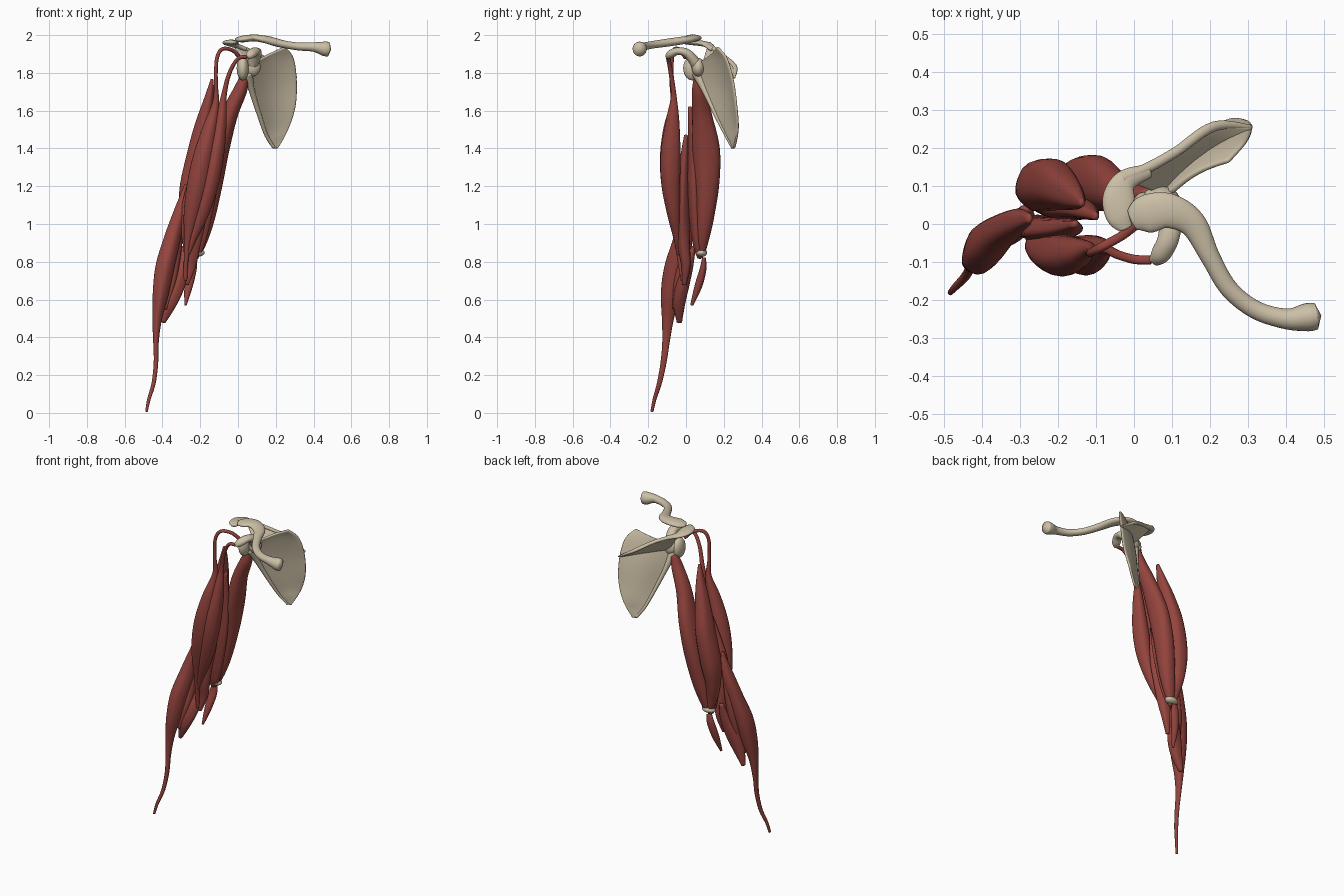
import bpy, math
from mathutils import Vector as V


def material(name, rgb):
    m = bpy.data.materials.new(name)
    m.diffuse_color = (*rgb, 1)
    return m


MUSCLE = material("muscle red", (0.30, 0.058, 0.047))
BONE = material("bone ivory", (0.60, 0.52, 0.38))
X, Y, Z = V((1, 0, 0)), V((0, 1, 0)), V((0, 0, 1))


def spline(rows, t):
    """Catmull-Rom through rows of any width, t in 0..1."""
    n = len(rows) - 1
    i = min(int(t * n), n - 1)
    f = t * n - i
    p = [rows[max(0, min(n, i + k))] for k in (-1, 0, 1, 2)]
    return [0.5 * (2 * b + (c - a) * f + (2 * a - 5 * b + 4 * c - d) * f * f
                   + (3 * b - a - 3 * c + d) * f ** 3) for a, b, c, d in zip(*p)]


def make(name, verts, faces, mat, thick=0):
    me = bpy.data.meshes.new(name)
    me.from_pydata(verts, [], faces)
    me.materials.append(mat)
    for p in me.polygons:
        p.use_smooth = True
    ob = bpy.data.objects.new(name, me)
    bpy.context.collection.objects.link(ob)
    if thick:
        s = ob.modifiers.new("thickness", "SOLIDIFY")
        s.thickness, s.offset = thick, 0
        b = ob.modifiers.new("round", "SUBSURF")
        b.levels = b.render_levels = 1
    return ob


def tube(name, rows, mat=MUSCLE, ref=Y, fibre=0.0, sides=24):
    """Loft along rows of (x, y, z, radius across, radius along ref)."""
    steps = (len(rows) - 1) * 7
    samples = [spline(rows, i / steps) for i in range(steps + 1)]
    pts = [V(s[:3]) for s in samples]
    verts, faces = [], []
    for i, s in enumerate(samples):
        t = (pts[min(i + 1, steps)] - pts[max(i - 1, 0)]).normalized()
        side = (ref - t * ref.dot(t)).normalized()
        across = t.cross(side)
        ra, rb = max(s[3], 0.003), max(s[4], 0.003)
        for k in range(sides):
            a = math.tau * k / sides
            r = 1 + fibre * math.cos(5 * a + 3 * i / steps)
            verts.append(pts[i] + across * (ra * r * math.cos(a)) + side * (rb * r * math.sin(a)))
    for i in range(steps):
        for k in range(sides):
            j = (k + 1) % sides
            a, b = i * sides, (i + 1) * sides
            faces.append((a + k, a + j, b + j, b + k))
    # domed caps
    for base, i, nb in ((0, 0, 1), (steps * sides, steps, steps - 1)):
        r = min(max(samples[i][3], 0.003), max(samples[i][4], 0.003))
        c = len(verts)
        verts.append(pts[i] + (pts[i] - pts[nb]).normalized() * r * 0.4)
        for k in range(sides):
            f = (base + k, c, base + (k + 1) % sides)
            faces.append(f if i == 0 else f[::-1])
    return make(name, verts, faces, mat)


def sheet(name, fn, nu, nv, thick):
    verts = [fn(u / nu, v / nv) for v in range(nv + 1) for u in range(nu + 1)]
    w = nu + 1
    faces = [(v * w + u, v * w + u + 1, (v + 1) * w + u + 1, (v + 1) * w + u)
             for v in range(nv) for u in range(nu)]
    return make(name, verts, faces, BONE, thick)


def ball(name, loc, size):
    bpy.ops.mesh.primitive_uv_sphere_add(segments=24, ring_count=14, location=loc)
    ob = bpy.context.object
    ob.name, ob.scale = name, size
    ob.data.materials.append(BONE)
    bpy.ops.object.shade_smooth()


# --- shoulder blade: sheet between its lateral and medial borders ---
LATERAL = [(.10, .085, 1.865), (.055, .06, 1.80), (.075, .105, 1.70), (.115, .165, 1.57),
           (.15, .215, 1.47), (.19, .25, 1.40)]
MEDIAL = [(.25, .165, 1.94), (.295, .215, 1.88), (.312, .25, 1.76), (.305, .268, 1.62),
          (.265, .275, 1.50), (.21, .255, 1.40)]


def blade(u, t):
    a, b = V(spline(LATERAL, t)), V(spline(MEDIAL, t))
    return a.lerp(b, u) + V((-.5, .85, 0)) * (.025 * math.sin(math.pi * u) * math.sin(math.pi * min(t + .15, 1)))


sheet("scapula_blade", blade, 14, 26, .014)
tube("scapula_lateral_border", [(.05, .06, 1.80, .028, .03), (.075, .105, 1.70, .016, .018),
     (.115, .165, 1.57, .012, .014), (.15, .215, 1.47, .010, .012), (.19, .248, 1.405, .009, .01)], BONE)

# --- spine of the shoulder blade, rising from the blade to a thick crest ---
CREST = [(.31, .255, 1.775), (.21, .257, 1.835), (.11, .19, 1.895), (.03, .145, 1.93), (-.03, .12, 1.95)]


def ridge(u, v):
    root = blade(1 - u * .92, .38 - .2 * u)
    return root.lerp(V(spline(CREST, u)), v)


sheet("scapula_spine", ridge, 18, 4, .014)
tube("scapula_spine_crest", [(*p, r, r * .8) for p, r in zip(CREST, (.006, .013, .013, .014, .018))], BONE, Z)
tube("acromion", [(.04, .14, 1.925, .018, .012), (-.02, .115, 1.948, .03, .014), (-.04, .07, 1.958, .042, .015),
     (-.035, .02, 1.962, .038, .014), (-.022, -.012, 1.962, .018, .009)], BONE, Z)
tube("coracoid", [(.075, .06, 1.84, .03, .03), (.095, .01, 1.90, .024, .03), (.09, -.04, 1.915, .02, .028),
     (.07, -.08, 1.90, .022, .026), (.053, -.098, 1.885, .013, .016)], BONE, X)
ball("glenoid", (.025, .035, 1.825), (.032, .05, .065))
ball("scapula_neck", (.07, .065, 1.83), (.05, .035, .05))

# --- collarbone ---
tube("clavicle", [(-.005, .01, 1.975, .028, .012), (.03, .025, 1.98, .05, .018), (.09, .035, 1.985, .046, .018),
     (.155, .0, 1.975, .036, .02), (.20, -.085, 1.962, .026, .021), (.25, -.17, 1.95, .024, .02),
     (.32, -.226, 1.94, .024, .021), (.40, -.25, 1.937, .027, .025), (.455, -.246, 1.928, .037, .038),
     (.48, -.243, 1.925, .035, .038)], BONE, Z)

# --- elbow tip ---
ball("elbow_tip", (-.222, .082, .848), (.045, .03, .022))

# --- biceps with its two shoulder tendons ---
tube("biceps_long_head", [(.01, 0, 1.88, .01, .012), (-.03, -.03, 1.92, .01, .012), (-.085, -.06, 1.925, .01, .012),
     (-.113, -.075, 1.87, .01, .011), (-.117, -.075, 1.75, .01, .012), (-.118, -.066, 1.64, .018, .018),
     (-.15, -.078, 1.50, .04, .042), (-.185, -.083, 1.35, .054, .054), (-.215, -.078, 1.20, .056, .05),
     (-.245, -.06, 1.05, .042, .038), (-.265, -.045, .92, .02, .02), (-.275, -.03, .80, .012, .014),
     (-.28, -.015, .70, .012, .012)], fibre=.02)
tube("biceps_short_head", [(.045, -.095, 1.885, .01, .012), (0, -.093, 1.875, .01, .012),
     (-.045, -.08, 1.80, .011, .012), (-.075, -.065, 1.68, .015, .015), (-.09, -.07, 1.55, .03, .035),
     (-.115, -.08, 1.38, .043, .052), (-.145, -.08, 1.22, .045, .05), (-.19, -.065, 1.06, .038, .036),
     (-.24, -.045, .92, .02, .02), (-.265, -.035, .84, .01, .012)], fibre=.02)
tube("brachialis", [(-.155, 0, 1.47, .01, .01), (-.18, -.01, 1.32, .045, .025), (-.215, -.015, 1.15, .07, .034),
     (-.24, -.015, 1.0, .065, .036), (-.245, -.01, .88, .045, .032), (-.25, 0, .78, .028, .024),
     (-.27, -.01, .68, .01, .012)], fibre=.04)

# --- triceps, three heads ---
tube("triceps_long_head", [(.035, .07, 1.785, .022, .025), (.012, .07, 1.71, .036, .038),
     (-.045, .085, 1.58, .044, .052), (-.095, .108, 1.40, .05, .072), (-.135, .112, 1.22, .055, .066),
     (-.17, .10, 1.04, .05, .05), (-.195, .09, .93, .04, .035), (-.215, .085, .85, .025, .018)], fibre=.02)
tube("triceps_lateral_head", [(-.137, .055, 1.765, .008, .01), (-.155, .07, 1.66, .026, .032),
     (-.185, .09, 1.52, .045, .052), (-.217, .105, 1.36, .056, .068), (-.25, .10, 1.18, .06, .066),
     (-.262, .09, 1.04, .045, .05), (-.25, .085, .93, .034, .03), (-.235, .085, .85, .018, .015)], fibre=.03)
tube("triceps_medial_head", [(-.10, .02, 1.62, .008, .01), (-.14, .04, 1.42, .045, .028),
     (-.18, .045, 1.2, .07, .036), (-.21, .055, 1.0, .062, .034), (-.225, .065, .88, .045, .025),
     (-.23, .075, .82, .02, .014)], fibre=.03)

# --- forearm muscles ---
tube("anconeus", [(-.235, .095, .82, .02, .01), (-.245, .09, .76, .026, .018), (-.262, .065, .67, .022, .02),
     (-.278, .03, .57, .006, .008)])
tube("supinator", [(-.285, .04, .88, .014, .012), (-.295, .015, .78, .034, .024), (-.325, -.015, .68, .045, .034),
     (-.36, -.035, .58, .036, .032), (-.395, -.035, .48, .012, .014)], fibre=.04)
tube("forearm_extensor", [(-.29, .02, 1.08, .008, .01), (-.315, .01, .95, .025, .024), (-.335, -.005, .82, .03, .03),
     (-.355, -.035, .68, .025, .03), (-.385, -.06, .55, .01, .012)])
tube("brachioradialis", [(-.275, .015, 1.21, .008, .012), (-.307, .005, 1.07, .032, .036),
     (-.35, -.02, .92, .044, .046), (-.388, -.055, .77, .05, .058), (-.41, -.08, .63, .042, .052),
     (-.428, -.095, .50, .026, .032), (-.434, -.105, .38, .015, .02), (-.434, -.118, .27, .012, .016),
     (-.446, -.14, .16, .011, .013), (-.472, -.167, .07, .009, .01), (-.484, -.18, .008, .007, .008)], fibre=.03)
